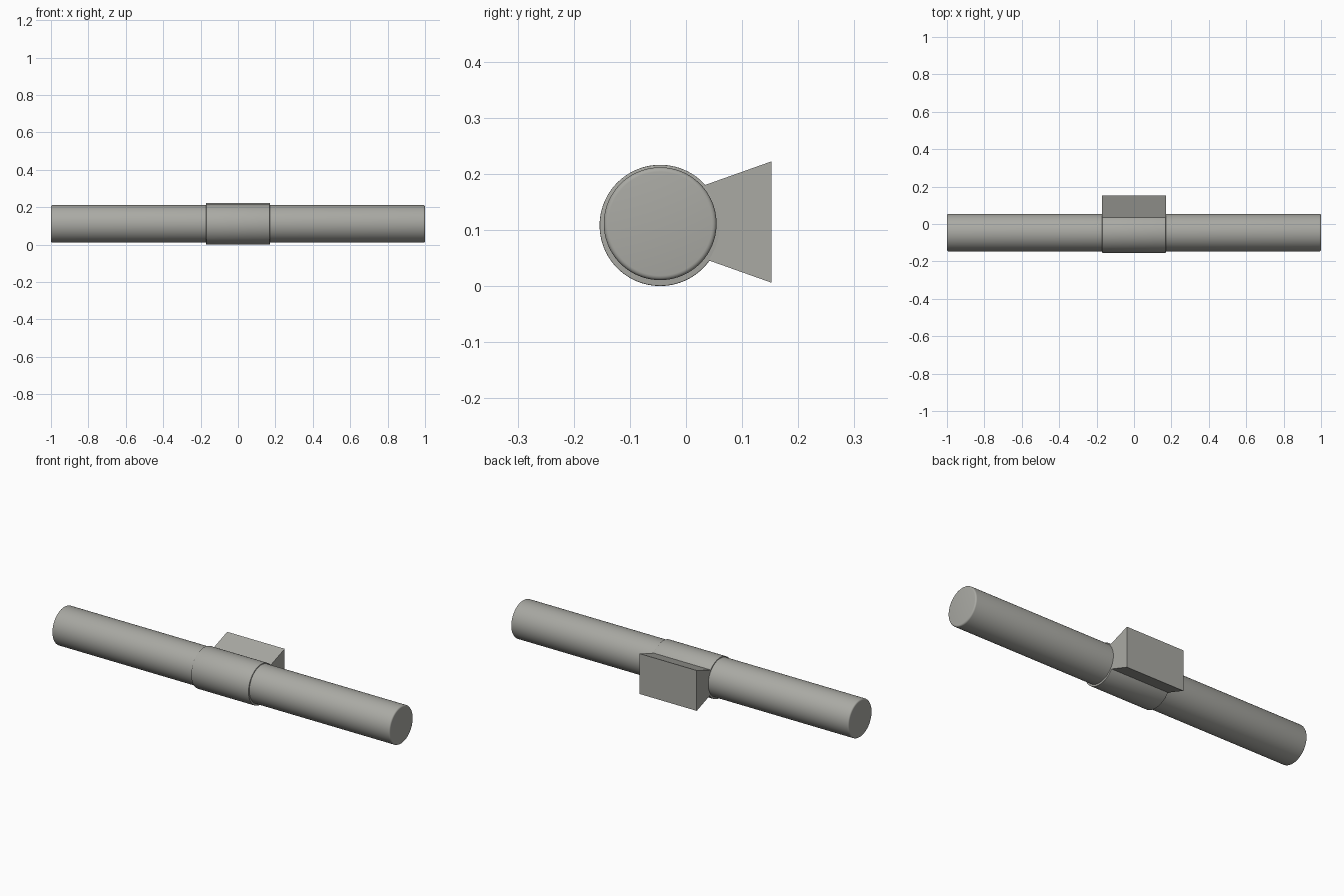
import bpy, bmesh, math
from mathutils import Matrix

if "Cube" in bpy.data.objects:
    bpy.data.objects.remove(bpy.data.objects["Cube"])

grey = bpy.data.materials.new("warm grey")
grey.diffuse_color = (0.40, 0.40, 0.37, 1)
grey.use_nodes = True
grey.node_tree.nodes["Principled BSDF"].inputs["Base Color"].default_value = grey.diffuse_color


def finish(name, bm, smooth):
    bmesh.ops.recalc_face_normals(bm, faces=bm.faces)
    mesh = bpy.data.meshes.new(name)
    bm.to_mesh(mesh)
    bm.free()
    mesh.materials.append(grey)
    ob = bpy.data.objects.new(name, mesh)
    bpy.context.collection.objects.link(ob)
    if smooth:
        bpy.ops.object.select_all(action='DESELECT')
        ob.select_set(True)
        bpy.context.view_layer.objects.active = ob
        bpy.ops.object.shade_smooth_by_angle(angle=math.radians(35))
    return ob


def rod(name, radius, half, y, z, rim):
    # Cylinder along x with softly rounded end rims
    bm = bmesh.new()
    bmesh.ops.create_cone(bm, cap_ends=True, segments=96, radius1=radius,
                          radius2=radius, depth=2 * half)
    rims = [e for e in bm.edges if abs(e.verts[0].co.z - e.verts[1].co.z) < 1e-5]
    bmesh.ops.bevel(bm, geom=rims, offset=rim, segments=4, profile=0.5, affect='EDGES')
    bm.transform(Matrix.Translation((0, y, z)) @ Matrix.Rotation(math.pi / 2, 4, 'Y'))
    return finish(name, bm, True)


# Long tube and the sleeve around its middle
rod("tube", 0.1005, 1.0, -0.046, 0.111, 0.008)
rod("sleeve", 0.108, 0.17, -0.046, 0.108, 0.002)

# Wall bracket: flared block widening toward the back
bm = bmesh.new()
profile = [(0.0, 0.060 - 0.028), (0.0, 0.168), (0.152, 0.222), (0.152, 0.006)]
profile[0] = (0.0, 0.060)
face = bm.faces.new([bm.verts.new((-0.17, y, z)) for y, z in profile])
ext = bmesh.ops.extrude_face_region(bm, geom=[face])
bmesh.ops.translate(bm, vec=(0.34, 0, 0),
                    verts=[v for v in ext["geom"] if isinstance(v, bmesh.types.BMVert)])
finish("wall_bracket", bm, False)
